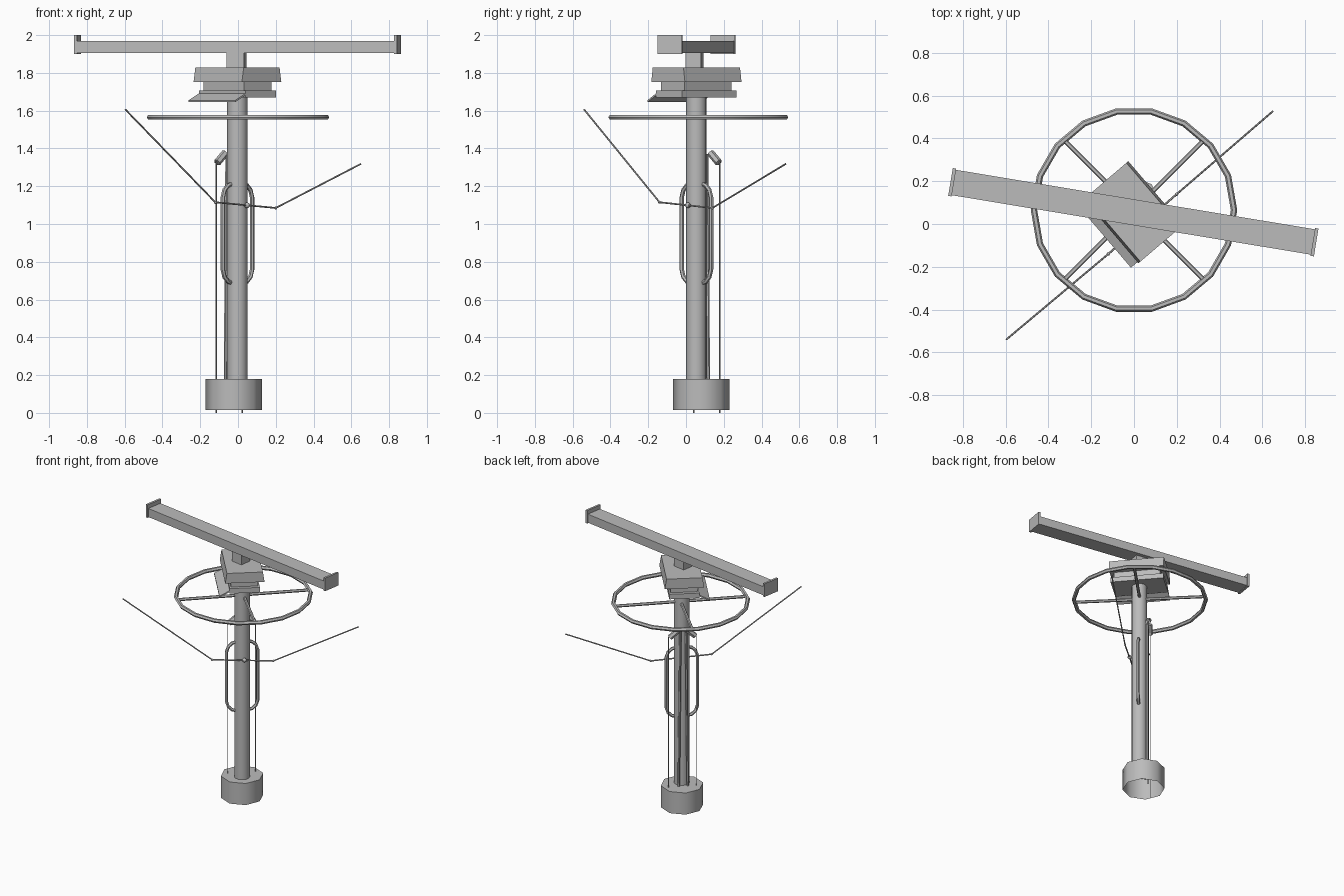
import bpy, bmesh, math
from mathutils import Vector, Matrix

cube = bpy.data.objects.get("Cube")
if cube:
    bpy.data.objects.remove(cube, do_unlink=True)

grey = bpy.data.materials.new("plain_grey")
grey.use_nodes = True
grey.diffuse_color = (0.5, 0.5, 0.5, 1)
shader = grey.node_tree.nodes["Principled BSDF"]
shader.inputs["Base Color"].default_value = (0.5, 0.5, 0.5, 1)
shader.inputs["Roughness"].default_value = 0.8

AXIS = Vector((-0.003, 0.055, 0))       # mast axis
SIDE = Vector((1, 1, 0)).normalized()   # across the mast
BACK = Vector((-1, 1, 0)).normalized()  # behind the mast
UP = Vector((0, 0, 1))


def finish(name, smooth=None):
    ob = bpy.context.object
    ob.name = name
    ob.data.materials.clear()
    ob.data.materials.append(grey)
    if smooth:
        bpy.ops.object.shade_smooth_by_angle(angle=math.radians(smooth))
    return ob


def box(name, half, z0, z1, angle, offset=(0, 0), taper=0.0, centre=AXIS):
    """Box turned about the mast; taper draws in the top edges."""
    bpy.ops.mesh.primitive_cube_add(size=2)
    ob = finish(name)
    for v in ob.data.vertices:
        top = v.co.z > 0
        shrink = taper if top else 0
        v.co = (v.co.x * (half[0] - shrink) + offset[0],
                v.co.y * half[1] + offset[1], z1 if top else z0)
    ob.location = centre
    ob.rotation_euler.z = math.radians(angle)
    return ob


def tube(name, points, radius, detail=1):
    """Round rod that follows a list of points."""
    curve = bpy.data.curves.new(name, "CURVE")
    curve.dimensions = "3D"
    curve.bevel_depth = radius
    curve.bevel_resolution = detail
    curve.use_fill_caps = True
    spline = curve.splines.new("POLY")
    spline.points.add(len(points) - 1)
    for p, co in zip(spline.points, points):
        p.co = (*co, 1)
    ob = bpy.data.objects.new(name, curve)
    bpy.context.collection.objects.link(ob)
    bpy.ops.object.select_all(action="DESELECT")
    ob.select_set(True)
    bpy.context.view_layer.objects.active = ob
    bpy.ops.object.convert(target="MESH")
    return finish(name, 50)


def ball(name, location, radius):
    bpy.ops.mesh.primitive_uv_sphere_add(segments=8, ring_count=6, radius=radius, location=location)
    return finish(name, 60)


# Mast
bpy.ops.mesh.primitive_cylinder_add(vertices=16, radius=0.054, depth=1.51,
                                    location=AXIS + UP * 0.925)
finish("mast", 40)

# Base cup, open underneath
bpy.ops.mesh.primitive_cylinder_add(vertices=8, radius=0.149, depth=0.165,
                                    location=(-0.022, 0.08, 0.0975))
cup = finish("base_cup")
bm = bmesh.new()
bm.from_mesh(cup.data)
bmesh.ops.delete(bm, geom=[f for f in bm.faces if f.normal.z < -0.9], context="FACES_ONLY")
bm.to_mesh(cup.data)
bm.free()
finish("base_cup", 60)

# Wheel and four spokes
hub = Vector((0, 0.065, 1.565))
bpy.ops.mesh.primitive_torus_add(major_segments=18, minor_segments=6, major_radius=0.468,
                                 minor_radius=0.015, location=hub)
finish("wheel_rim", 40)
for i in range(4):
    arm = Matrix.Rotation(math.radians(45 + 90 * i), 3, "Z") @ Vector((0.462, 0, 0))
    tube(f"wheel_spoke_{i + 1}", [hub, hub + arm], 0.011)

# Head: stacked boxes, a tapered lid and a sloping side flap
HEAD = 40.5
box("head_floor", (0.105, 0.19), 1.67, 1.708, HEAD)
box("head_body", (0.095, 0.165), 1.708, 1.755, HEAD)
box("head_lid", (0.137, 0.197), 1.752, 1.828, HEAD, taper=0.012)
flap = box("head_flap", (0.036, 0.19), 1.645, 1.655, HEAD, offset=(-0.141, 0))
for v in flap.data.vertices:
    if v.co.x > -0.141:
        v.co.z += 0.037

# Neck and top beam with raised end plates
BEAM = -9.4
box("neck", (0.046, 0.042), 1.828, 1.91, BEAM, centre=Vector((-0.008, 0.045, 0)))
box("top_beam", (0.86, 0.06), 1.905, 1.97, BEAM)
for side, label in ((1, "left"), (-1, "right")):
    box(f"beam_end_{label}", (0.008, 0.066), 1.9, 2.0, BEAM, offset=(side * 0.859, 0))

# Grab handles, cables, guards and rails on both sides of the mast
for side, label in ((1, "left"), (-1, "right")):
    out = SIDE * side
    bend = [(0.04, 0.262), (0.07, 0.255), (0.097, 0.23), (0.11, 0.19)]
    outline = bend + [(d, -z) for d, z in reversed(bend)]
    tube(f"grab_handle_{label}", [AXIS + out * d + UP * (0.95 + z) for d, z in outline], 0.012)

    foot = Vector((-0.047, 0.11, 0)) + out * 0.097
    tube(f"cable_{label}", [foot, foot + UP * 1.33], 0.004, 0)

    top = Vector((-0.047, 0.11, 1.375)) + out * 0.03
    end = foot + UP * 1.325 - out * 0.008
    tube(f"cable_guard_{label}", [top, end], 0.02)

    rail = AXIS + BACK * 0.058 + out * 0.032
    tube(f"back_rail_{label}", [rail + UP * 0.17, rail - out * 0.012 + UP * 1.37], 0.009)

# Bent wire across the front of the mast
left_tip, left_bend = Vector((0.65, 0.528, 1.318)), Vector((0.2, 0.14, 1.085))
right_bend, right_tip = Vector((-0.12, -0.14, 1.115)), Vector((-0.597, -0.54, 1.607))
tube("wire_left", [left_bend, left_tip], 0.0045)
tube("wire_middle", [right_bend, left_bend], 0.005)
tube("wire_right", [right_bend, right_tip], 0.0045)
for label, spot in (("left", left_bend), ("right", right_bend)):
    ball(f"wire_joint_{label}", spot, 0.008)
clamp = left_bend.lerp(right_bend, 0.47) + BACK * 0.002
ball("wire_clamp", clamp, 0.015)
tube("clamp_stub", [clamp, clamp + BACK * 0.04], 0.008)
